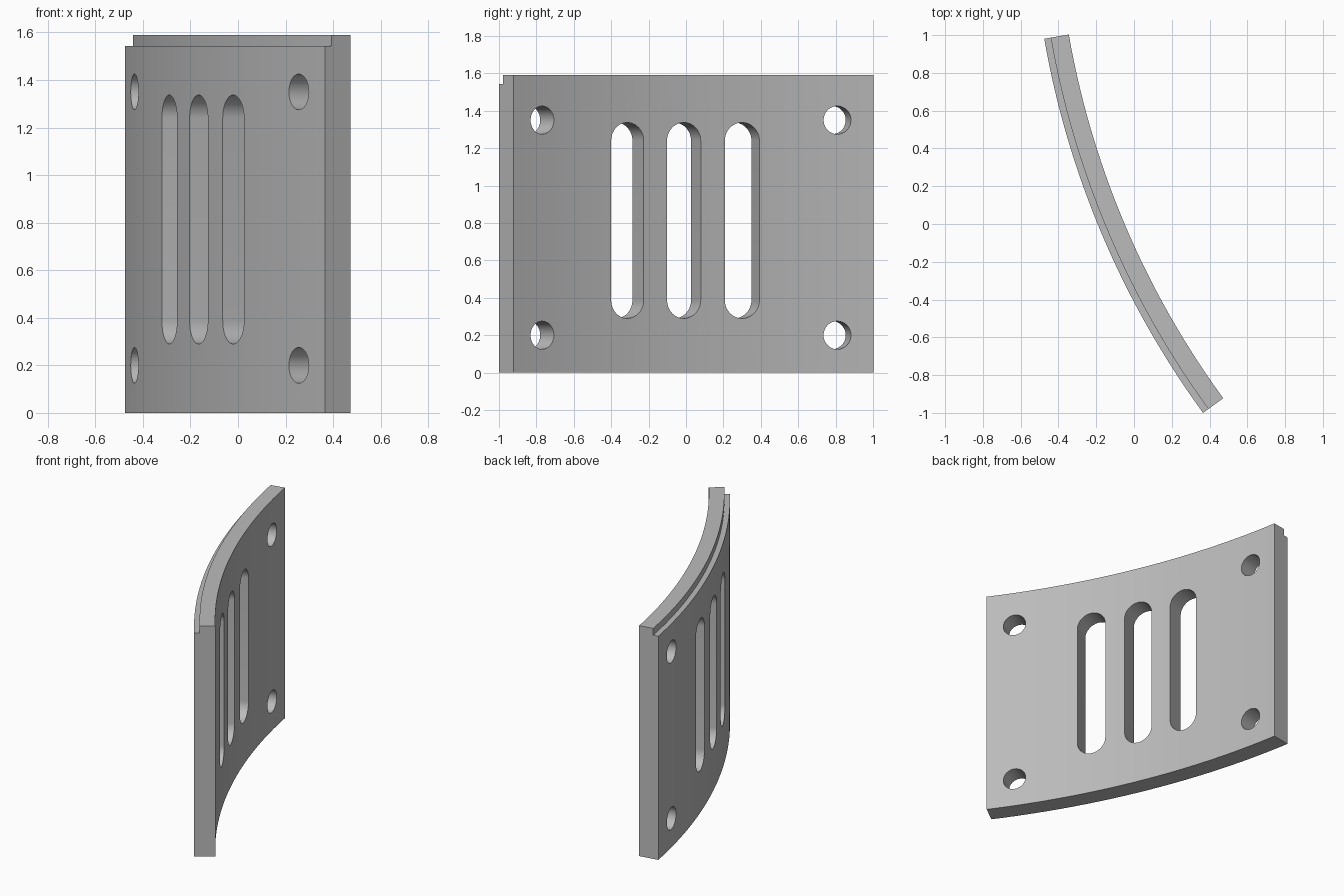
import bpy
import bmesh
from math import sin, cos, pi, radians
from mathutils import Matrix, Vector

cube = bpy.data.objects.get("Cube")
if cube:
    bpy.data.objects.remove(cube, do_unlink=True)

# Arc of the plate, seen from above
CENTRE = Vector((4.204, 1.798, 0))
OUTER, THICK, HEIGHT = 4.75, 0.132, 1.59
START, END, STEPS = radians(9.91), radians(36.09), 48
MIDDLE = radians(23.07)


def on_arc(radius, angle, z):
    return CENTRE + Vector((-radius * cos(angle), -radius * sin(angle), z))


def make_object(name, bm):
    bmesh.ops.recalc_face_normals(bm, faces=bm.faces)
    mesh = bpy.data.meshes.new(name)
    bm.to_mesh(mesh)
    bm.free()
    obj = bpy.data.objects.new(name, mesh)
    bpy.context.collection.objects.link(obj)
    return obj


# Curved plate: a section with a stepped top edge, swept along the arc
inner, lip = OUTER - THICK, OUTER - 0.035
section = [(OUTER, 0), (OUTER, 1.543), (lip, 1.543),
           (lip, HEIGHT), (inner, HEIGHT), (inner, 0)]
bm = bmesh.new()
rings = []
for i in range(STEPS + 1):
    angle = START + (END - START) * i / STEPS
    rings.append([bm.verts.new(on_arc(r, angle, z)) for r, z in section])
for a, b in zip(rings, rings[1:]):
    for j in range(len(section)):
        k = (j + 1) % len(section)
        bm.faces.new((a[j], a[k], b[k], b[j]))
bm.faces.new(rings[0])
bm.faces.new(rings[-1])
plate = make_object("curved_plate", bm)


# Radial cutters: round ended prisms, with no straight part for a round hole
def add_cutter(bm, angle, low, high, radius, sides=24):
    across = Vector((sin(angle), -cos(angle), 0))
    loops = []
    for depth in (OUTER + 0.1, inner - 0.1):
        loop = []
        for mid_z, turn in ((high - radius, 0), (low + radius, pi)):
            count = sides + 1 if high - low > 2 * radius + 0.001 else sides
            for i in range(count):
                t = turn + pi * i / sides
                point = on_arc(depth, angle, mid_z + radius * sin(t))
                loop.append(bm.verts.new(point + across * radius * cos(t)))
        loops.append(loop)
    front, back = loops
    bm.faces.new(front)
    bm.faces.new(back)
    for j in range(len(front)):
        k = (j + 1) % len(front)
        bm.faces.new((front[j], front[k], back[k], back[j]))


bm = bmesh.new()
for side in (-1, 0, 1):
    add_cutter(bm, MIDDLE + side * radians(4.14), 0.29, 1.337, 0.098)
for side in (-1, 1):
    for z in (0.2, 1.35):
        add_cutter(bm, MIDDLE + side * radians(10.7), z - 0.075, z + 0.075, 0.075)
cutter = make_object("slot_and_hole_cutter", bm)
cutter.hide_render = True

# Cut the slots and bolt holes
cut = plate.modifiers.new("cut", "BOOLEAN")
cut.operation = "DIFFERENCE"
cut.solver = "EXACT"
cut.object = cutter
bpy.ops.object.select_all(action="DESELECT")
plate.select_set(True)
bpy.context.view_layer.objects.active = plate
bpy.ops.object.modifier_apply(modifier=cut.name)
bpy.data.objects.remove(cutter, do_unlink=True)
bpy.ops.object.shade_smooth_by_angle(angle=radians(30))

# Plain grey finish
grey = bpy.data.materials.new("grey_metal")
grey.use_nodes = True
colour = (0.5, 0.5, 0.5, 1)
grey.diffuse_color = colour
grey.node_tree.nodes["Principled BSDF"].inputs["Base Color"].default_value = colour
plate.data.materials.clear()
plate.data.materials.append(grey)
